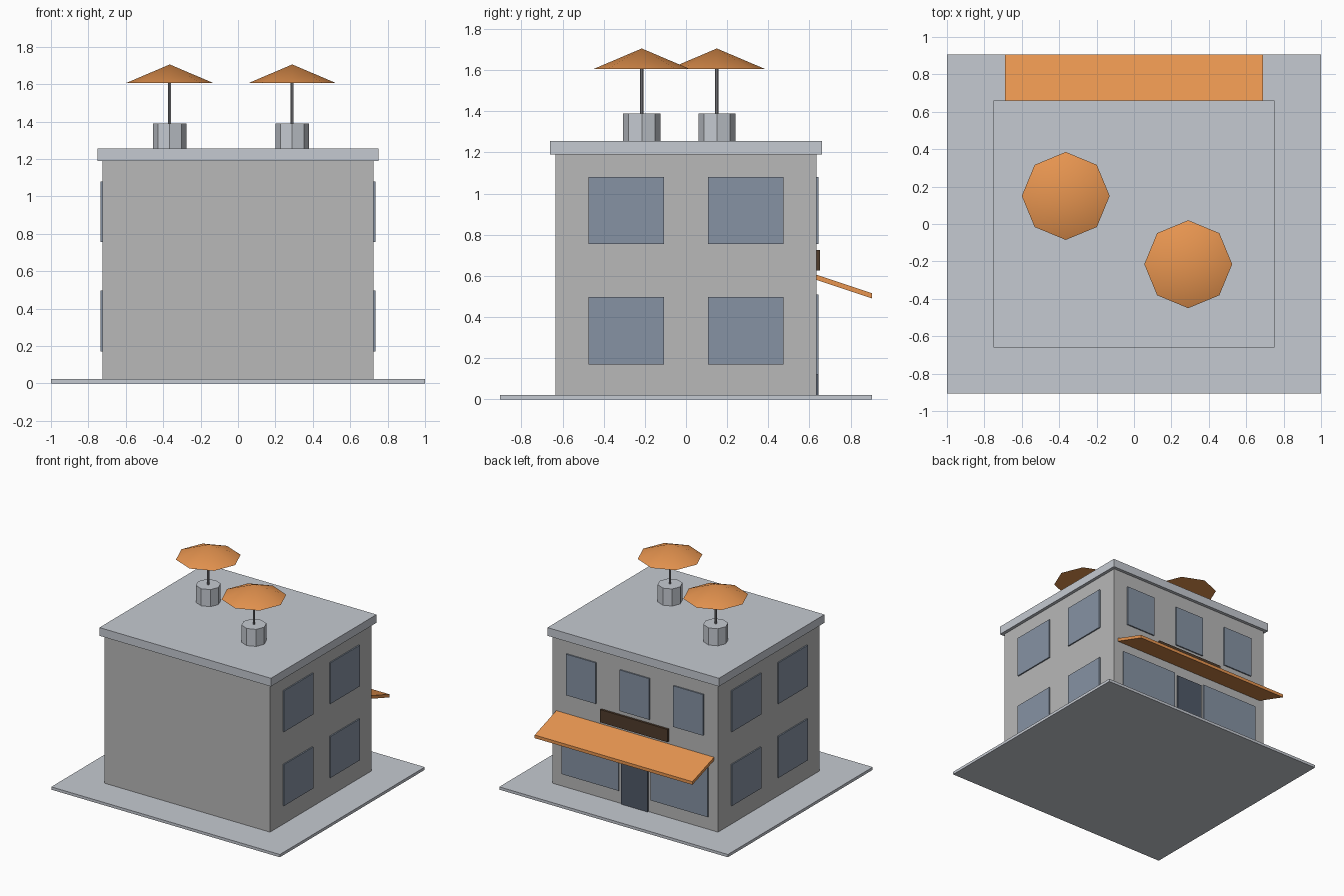
import bpy, bmesh, math

if "Cube" in bpy.data.objects:
    bpy.data.objects.remove(bpy.data.objects["Cube"])


def material(name, r, g, b):
    m = bpy.data.materials.new(name)
    m.diffuse_color = (r, g, b, 1)
    m.use_nodes = True
    m.node_tree.nodes["Principled BSDF"].inputs["Base Color"].default_value = m.diffuse_color
    return m


ORANGE = material("orange_fabric", 0.80, 0.30, 0.08)
GLASS = material("window_glass", 0.24, 0.29, 0.37)
DARK = material("door_paint", 0.08, 0.10, 0.14)
BROWN = material("sign_wood", 0.08, 0.045, 0.025)
STONE = material("pale_stone", 0.56, 0.59, 0.64)
METAL = material("pole_metal", 0.25, 0.25, 0.27)
WALL = material("wall_plaster", 0.48, 0.48, 0.48)


def finish(bm, name, mat):
    bmesh.ops.recalc_face_normals(bm, faces=bm.faces)
    me = bpy.data.meshes.new(name)
    bm.to_mesh(me)
    bm.free()
    ob = bpy.data.objects.new(name, me)
    bpy.context.collection.objects.link(ob)
    me.materials.append(mat)
    return ob


def box(name, x, y, z, mat):
    """Box from (min, max) pairs on each axis."""
    bm = bmesh.new()
    bmesh.ops.create_cube(bm, size=1)
    for v in bm.verts:
        v.co = [r[0] + (c + 0.5) * (r[1] - r[0]) for c, r in zip(v.co, (x, y, z))]
    return finish(bm, name, mat)


def cone(name, x, y, z, r1, r2, mat):
    """Eight-sided cylinder or cone with corners on the axes."""
    bm = bmesh.new()
    bmesh.ops.create_cone(bm, cap_ends=True, segments=8, radius1=r1, radius2=r2,
                          depth=z[1] - z[0])
    bmesh.ops.remove_doubles(bm, verts=bm.verts, dist=1e-5)
    bmesh.ops.translate(bm, verts=bm.verts, vec=(x, y, (z[0] + z[1]) / 2))
    return finish(bm, name, mat)


W, D = 0.725, 0.635      # half width and half depth of the building

# Base slab, building block and roof slab
box("pavement", (-1, 1), (-0.905, 0.905), (0, 0.022), STONE)
box("building_body", (-W, W), (-D, D), (0.022, 1.19), WALL)
box("roof_slab", (-0.75, 0.75), (-0.66, 0.66), (1.19, 1.255), STONE)

# Side windows, two storeys on both sides
for s, side in ((1, "right"), (-1, "left")):
    xs = sorted((s * W, s * (W + 0.01)))
    for z in ((0.17, 0.497), (0.755, 1.08)):
        for y in ((-0.473, -0.108), (0.108, 0.473)):
            box(side + "_window", xs, y, z, GLASS)

# Shop side at the back: upper windows, shop windows, door and sign board
for x in (-0.47, 0, 0.47):
    box("upper_window", (x - 0.13, x + 0.13), (D, D + 0.01), (0.755, 1.08), GLASS)
for x in (-0.39, 0.39):
    box("shop_window", (x - 0.25, x + 0.25), (D, D + 0.008), (0.12, 0.51), GLASS)
box("shop_door", (-0.115, 0.115), (D, D + 0.01), (0.022, 0.495), DARK)
box("sign_board", (-0.295, 0.295), (D, D + 0.017), (0.625, 0.725), BROWN)

# Sloping awning: box sheared downwards away from the wall
awning = box("awning", (-0.69, 0.69), (D, 0.905), (0.58, 0.605), ORANGE)
for v in awning.data.vertices:
    v.co.z -= (v.co.y - D) / (0.905 - D) * 0.09

# Roof parasols with weighted bases
for x, y in ((-0.365, 0.15), (0.29, -0.215)):
    cone("parasol_base", x, y, (1.255, 1.39), 0.09, 0.09, STONE)
    cone("parasol_pole", x, y, (1.39, 1.62), 0.008, 0.008, METAL)
    canopy = cone("parasol_canopy", x, y, (1.605, 1.705), 0.235, 0, ORANGE)
    bpy.ops.object.select_all(action='DESELECT')
    canopy.select_set(True)
    bpy.context.view_layer.objects.active = canopy
    bpy.ops.object.shade_smooth_by_angle(angle=math.radians(30))
